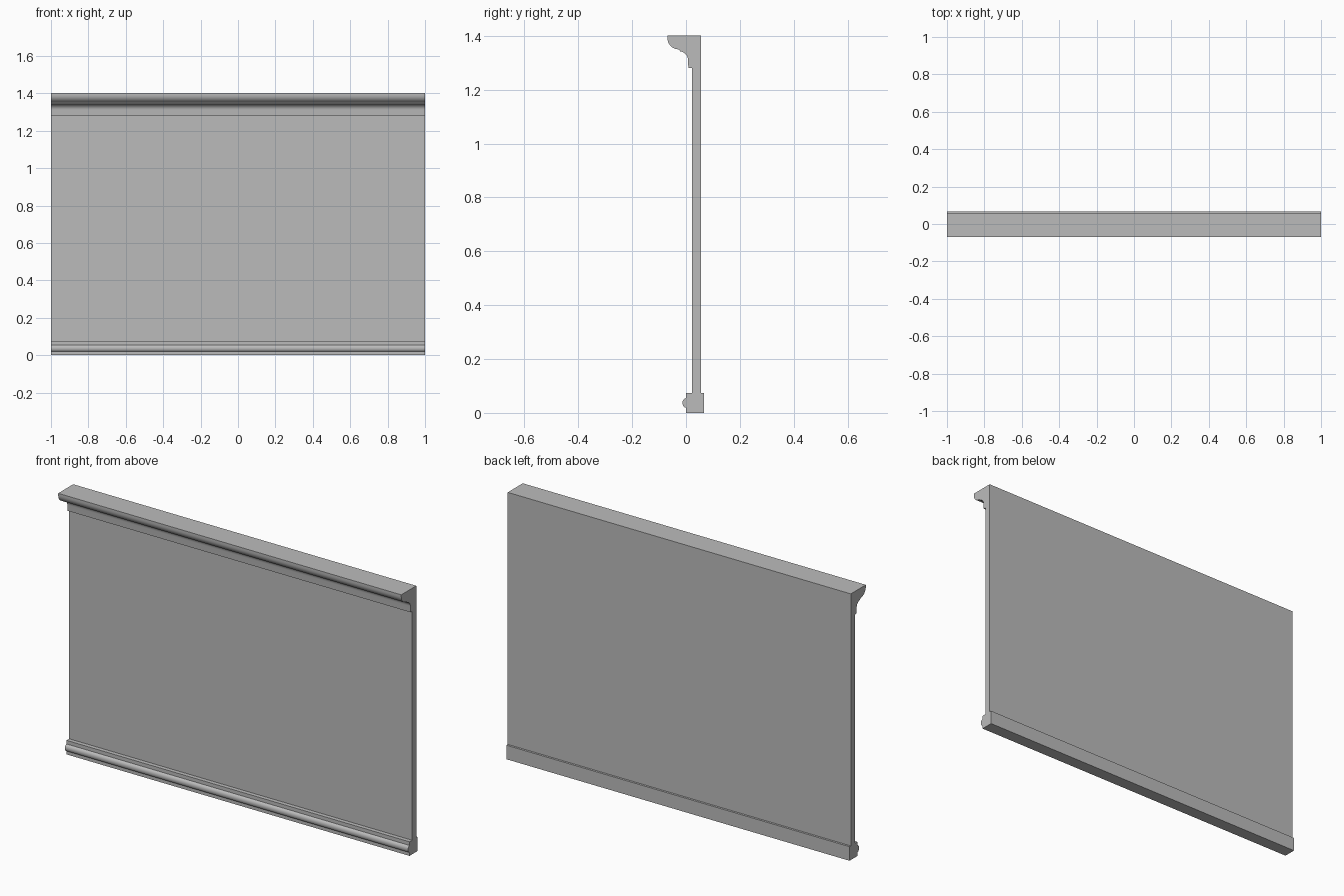
import bpy
import bmesh
from math import radians, sin, cos

cube = bpy.data.objects.get("Cube")
if cube:
    bpy.data.objects.remove(cube, do_unlink=True)

LENGTH = 2.0
WALL_FRONT, WALL_BACK, TOP = 0.022, 0.056, 1.402

plaster = bpy.data.materials.new("grey_plaster")
plaster.use_nodes = True
color = (0.5, 0.5, 0.5, 1)
plaster.diffuse_color = color
plaster.node_tree.nodes["Principled BSDF"].inputs["Base Color"].default_value = color


def arc(cy, cz, ry, rz, start, end, steps=8):
    """Points on an elliptical arc in the side plane, angles in degrees."""
    angles = [radians(start + (end - start) * i / steps) for i in range(steps + 1)]
    return [(cy + ry * cos(a), cz + rz * sin(a)) for a in angles]


def extrude_profile(name, profile):
    """Sweep a closed side profile along the full length of the panel."""
    bm = bmesh.new()
    face = bm.faces.new([bm.verts.new((-LENGTH / 2, y, z)) for y, z in profile])
    swept = bmesh.ops.extrude_face_region(bm, geom=[face])
    ends = [g for g in swept["geom"] if isinstance(g, bmesh.types.BMVert)]
    bmesh.ops.translate(bm, vec=(LENGTH, 0, 0), verts=ends)
    bmesh.ops.recalc_face_normals(bm, faces=bm.faces)
    mesh = bpy.data.meshes.new(name)
    bm.to_mesh(mesh)
    bm.free()
    obj = bpy.data.objects.new(name, mesh)
    bpy.context.collection.objects.link(obj)
    mesh.materials.append(plaster)
    bpy.ops.object.select_all(action="DESELECT")
    obj.select_set(True)
    bpy.context.view_layer.objects.active = obj
    bpy.ops.object.shade_smooth_by_angle(angle=radians(35))
    return obj


# Wall and crown share one outline, so the back and ends are unbroken
crown = [(-0.069, TOP)]
crown += arc(-0.027, 1.392, 0.042, 0.042, 180, 270)      # rounded upper lip
crown += arc(-0.027, 1.312, 0.034, 0.031, 80, 0)         # rounded lower step
crown += [(0.009, 1.28), (WALL_FRONT, 1.28)]
extrude_profile("wall_with_crown",
                crown + [(WALL_FRONT, 0.07), (WALL_BACK, 0.07), (WALL_BACK, TOP)])

# Skirting board with a rounded bead along its face
bead = arc(0.0, 0.037, 0.013, 0.018, 270, 90)
extrude_profile("skirting_board",
                [(0.067, 0), (0, 0)] + bead + [(0, 0.074), (0.067, 0.074)])
